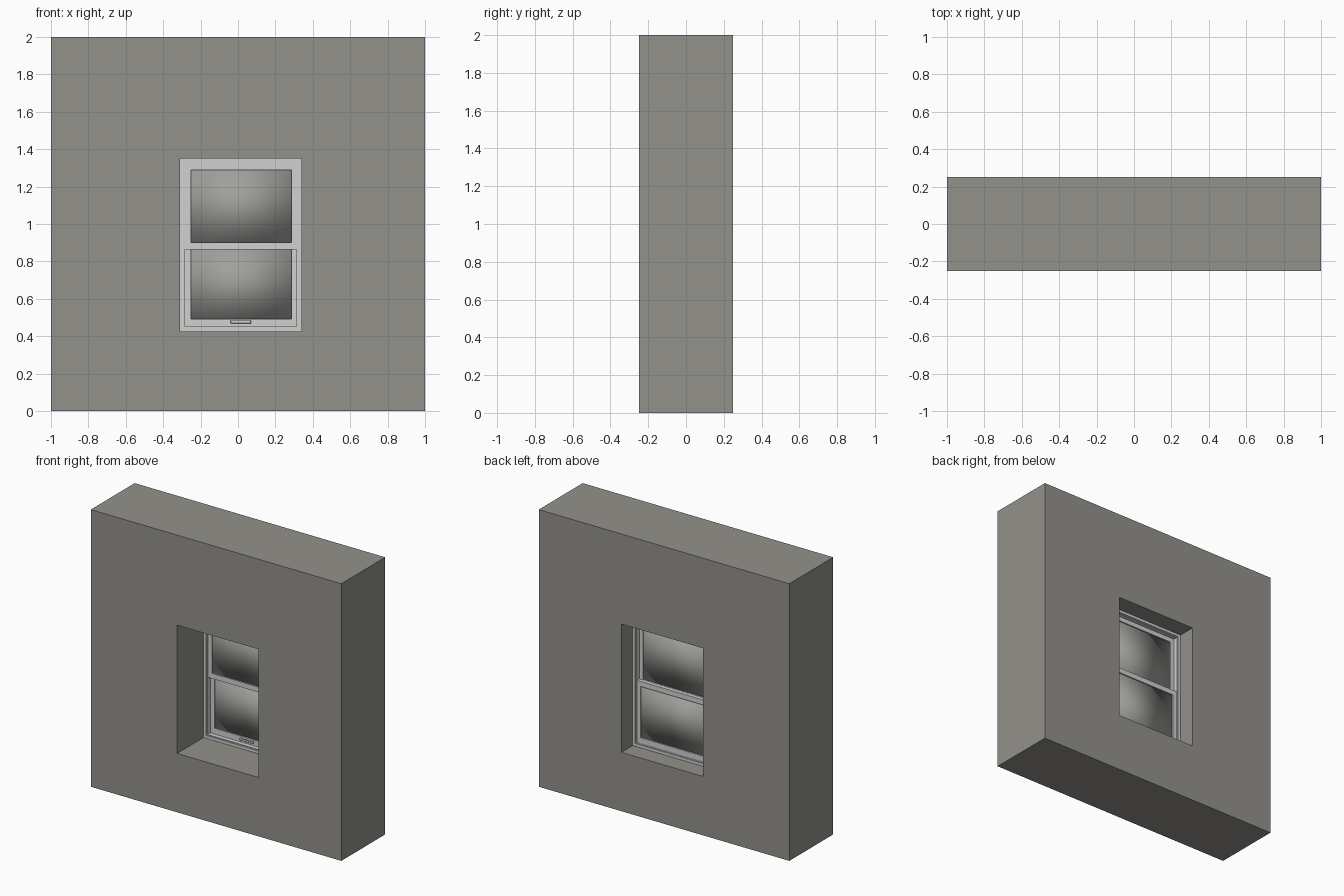
import bpy, bmesh

if "Cube" in bpy.data.objects:
    bpy.data.objects.remove(bpy.data.objects["Cube"])


def material(name, rgb):
    m = bpy.data.materials.new(name)
    m.diffuse_color = (*rgb, 1)
    m.use_nodes = True
    m.node_tree.nodes["Principled BSDF"].inputs["Base Color"].default_value = m.diffuse_color
    return m


STONE = material("warm grey wall", (0.29, 0.285, 0.26))
PAINT = material("light frame paint", (0.64, 0.64, 0.64))
GLASS = material("grey glass", (0.35, 0.35, 0.33))


def finish(bm, name, mat):
    bmesh.ops.recalc_face_normals(bm, faces=bm.faces)
    me = bpy.data.meshes.new(name)
    bm.to_mesh(me)
    bm.free()
    ob = bpy.data.objects.new(name, me)
    bpy.context.collection.objects.link(ob)
    me.materials.append(mat)
    return ob


def ring(name, outer, inner, y0, y1, mat):
    """Rectangular frame; outer and inner are (x0, x1, z0, z1)."""
    bm = bmesh.new()

    def loop(r, y):
        x0, x1, z0, z1 = r
        return [bm.verts.new((x, y, z)) for x, z in
                ((x0, z0), (x1, z0), (x1, z1), (x0, z1))]

    loops = [loop(outer, y0), loop(inner, y0), loop(inner, y1), loop(outer, y1)]
    for k in range(4):
        a, b = loops[k], loops[(k + 1) % 4]
        for i in range(4):
            j = (i + 1) % 4
            bm.faces.new((a[i], a[j], b[j], b[i]))
    return finish(bm, name, mat)


def box(name, x0, x1, y0, y1, z0, z1, mat, bevel=0):
    bm = bmesh.new()
    bmesh.ops.create_cube(bm, size=1)
    for v in bm.verts:
        v.co = ((x0 + x1) / 2 + v.co.x * (x1 - x0),
                (y0 + y1) / 2 + v.co.y * (y1 - y0),
                (z0 + z1) / 2 + v.co.z * (z1 - z0))
    if bevel:
        bmesh.ops.bevel(bm, geom=bm.edges[:], offset=bevel, segments=1, affect='EDGES')
    return finish(bm, name, mat)


def inset(r, d):
    return (r[0] + d, r[1] - d, r[2] + d, r[3] - d)


# Wall with the window opening
opening = (-0.31, 0.34, 0.425, 1.35)
ring("wall", (-1, 1, 0, 2), opening, -0.25, 0.25, STONE)

# Outer frame: stepped lining around the sashes
ring("outer_frame", opening, inset(opening, 0.02), 0.05, 0.122, PAINT)
ring("frame_stop", inset(opening, 0.02), inset(opening, 0.027), 0.057, 0.116, PAINT)

# Two sliding sashes, the upper one nearer the front
for label, z0, z1, g0, g1, y in (("upper", 0.863, 1.325, 0.90, 1.29, 0.06),
                                 ("lower", 0.45, 0.90, 0.493, 0.863, 0.088)):
    edge = (-0.285, 0.315, z0, z1)
    pane = (-0.25, 0.285, g0, g1)
    ring(label + "_sash", edge, pane, y, y + 0.026, PAINT)
    # Softly shaded glass pane
    glass = box(label + "_glass", -0.252, 0.287, y + 0.009, y + 0.017,
                g0 - 0.002, g1 + 0.002, GLASS)
    for p in glass.data.polygons:
        p.use_smooth = True

# Pull handle on the lower rail
box("handle_bar", -0.04, 0.07, 0.073, 0.079, 0.469, 0.485, PAINT, 0.002)
for x in (-0.03, 0.06):
    box("handle_mount", x - 0.006, x + 0.006, 0.078, 0.089, 0.471, 0.483, PAINT)
